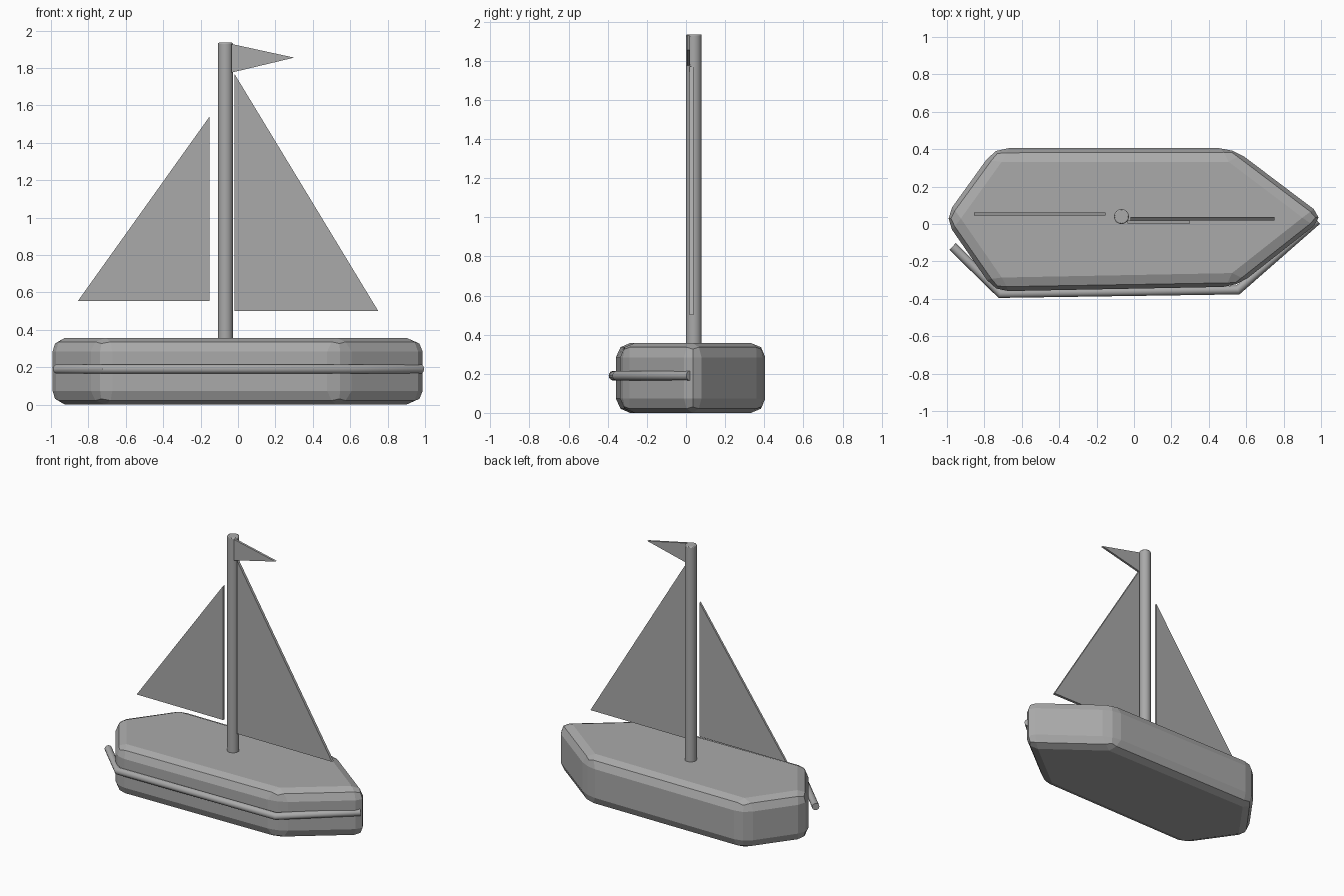
import bpy
import bmesh
import math

# Remove the default cube
cube = bpy.data.objects.get("Cube")
if cube:
    bpy.data.objects.remove(cube, do_unlink=True)

# Single plain grey
GREY = 0.4
grey = bpy.data.materials.new("plain_grey")
grey.use_nodes = True
grey.diffuse_color = (GREY, GREY, GREY, 1)
grey.node_tree.nodes["Principled BSDF"].inputs["Base Color"].default_value = (GREY, GREY, GREY, 1)


def prism(name, outline, depth):
    """Extrude a closed 3D outline along a depth vector."""
    bm = bmesh.new()
    face = bm.faces.new([bm.verts.new(p) for p in outline])
    result = bmesh.ops.extrude_face_region(bm, geom=[face])
    moved = [g for g in result["geom"] if isinstance(g, bmesh.types.BMVert)]
    bmesh.ops.translate(bm, vec=depth, verts=moved)
    bmesh.ops.recalc_face_normals(bm, faces=bm.faces)
    mesh = bpy.data.meshes.new(name)
    bm.to_mesh(mesh)
    bm.free()
    obj = bpy.data.objects.new(name, mesh)
    bpy.context.collection.objects.link(obj)
    mesh.materials.append(grey)
    return obj


def smooth(obj, degrees):
    bpy.ops.object.select_all(action="DESELECT")
    obj.select_set(True)
    bpy.context.view_layer.objects.active = obj
    bpy.ops.object.shade_smooth_by_angle(angle=math.radians(degrees))


def sheet(name, corners, y, thickness):
    """Thin triangular cloth standing in the xz plane."""
    return prism(name, [(x, y, z) for x, z in corners], (0, thickness, 0))


# Hull: six-sided plan with softly bevelled edges
plan = [(-1.015, 0.03), (-0.745, -0.36), (0.55, -0.335),
        (1.02, 0.035), (0.53, 0.405), (-0.745, 0.405)]
hull = prism("hull", [(x, y, 0) for x, y in plan], (0, 0, 0.357))
bevel = hull.modifiers.new("soft_edges", "BEVEL")
bevel.width = 0.073
bevel.segments = 2
bevel.limit_method = "ANGLE"

# Mast with a slightly eased top
bpy.ops.mesh.primitive_cylinder_add(vertices=32, radius=0.04, depth=1.635,
                                    location=(-0.067, 0.04, 1.1175))
mast = bpy.context.object
mast.name = "mast"
mast.data.materials.append(grey)
rim = mast.modifiers.new("eased_rim", "BEVEL")
rim.width = 0.006
rim.segments = 2
smooth(mast, 35)

# Sails and pennant
sheet("main_sail", [(-0.02, 0.5), (0.75, 0.5), (-0.02, 1.77)], 0.018, 0.02)
sheet("jib_sail", [(-0.855, 0.555), (-0.152, 0.555), (-0.152, 1.54)], 0.045, 0.016)
sheet("pennant", [(-0.035, 1.775), (0.3, 1.855), (-0.035, 1.928)], 0.004, 0.016)

# Side rail: round bar following the hull's front side
curve = bpy.data.curves.new("side_rail", "CURVE")
curve.dimensions = "3D"
curve.bevel_depth = 0.025
curve.bevel_resolution = 4
curve.use_fill_caps = True
path = [(-0.97, -0.12), (-0.715, -0.372), (0.555, -0.353), (0.978, 0.02)]
spline = curve.splines.new("POLY")
spline.points.add(len(path) - 1)
for point, (x, y) in zip(spline.points, path):
    point.co = (x, y, 0.19, 1)
rail = bpy.data.objects.new("side_rail", curve)
bpy.context.collection.objects.link(rail)
curve.materials.append(grey)
bpy.ops.object.select_all(action="DESELECT")
rail.select_set(True)
bpy.context.view_layer.objects.active = rail
bpy.ops.object.convert(target="MESH")
smooth(bpy.context.object, 40)
